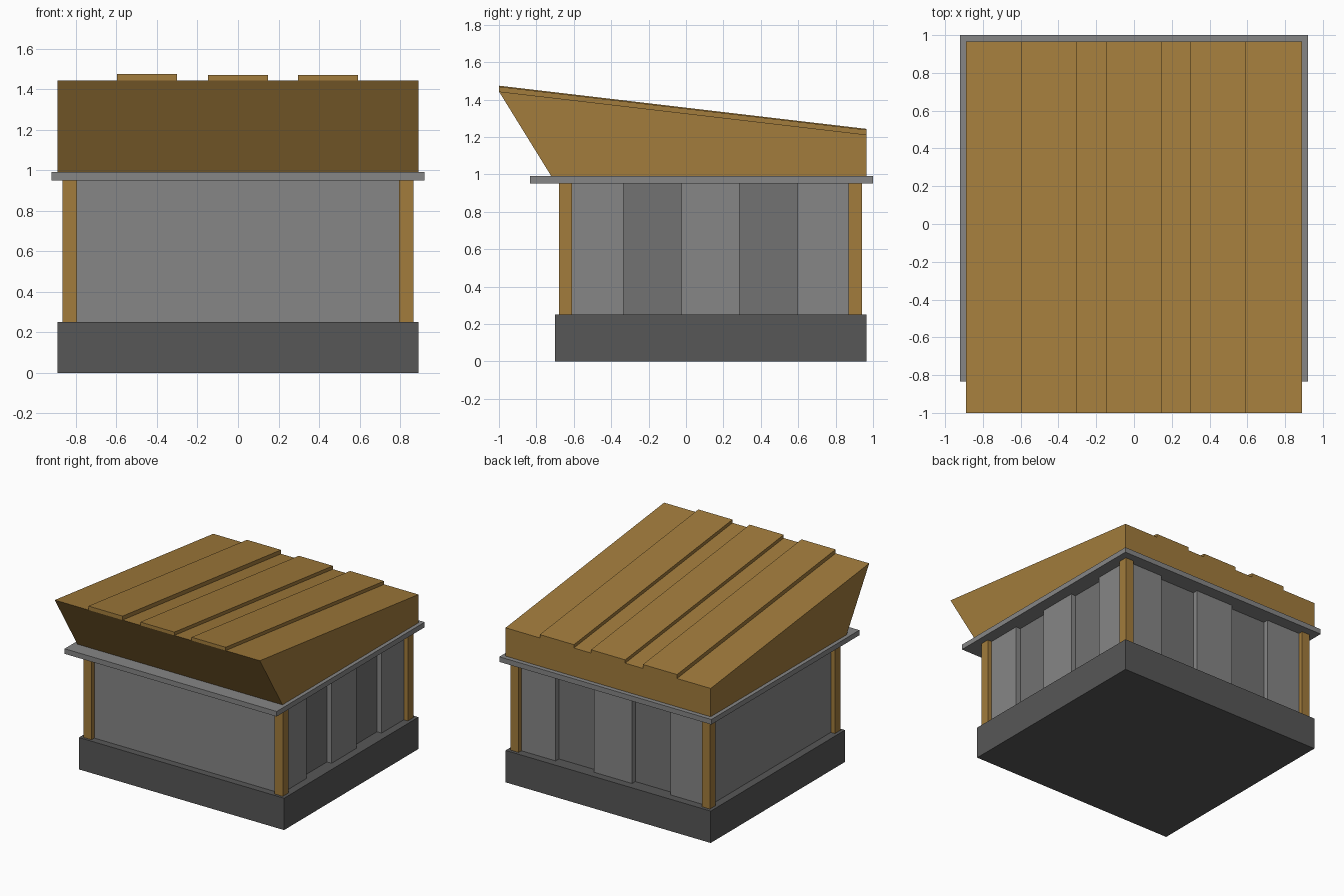
import bpy, bmesh

if "Cube" in bpy.data.objects:
    bpy.data.objects.remove(bpy.data.objects["Cube"])


def material(name, rgb):
    m = bpy.data.materials.new(name)
    m.diffuse_color = (*rgb, 1)
    m.use_nodes = True
    m.node_tree.nodes["Principled BSDF"].inputs["Base Color"].default_value = m.diffuse_color
    return m


WOOD = material("wood", (0.36, 0.20, 0.045))
LIGHT = material("light_grey", (0.24, 0.24, 0.24))
PANEL = material("panel_grey", (0.17, 0.17, 0.17))
DARK = material("dark_grey", (0.095, 0.095, 0.095))


def prism(name, profile, x0, x1, mat):
    """Extrude a (y, z) profile along x."""
    bm = bmesh.new()
    face = bm.faces.new([bm.verts.new((x0, y, z)) for y, z in profile])
    ext = bmesh.ops.extrude_face_region(bm, geom=[face])
    verts = [g for g in ext["geom"] if isinstance(g, bmesh.types.BMVert)]
    bmesh.ops.translate(bm, verts=verts, vec=(x1 - x0, 0, 0))
    bmesh.ops.recalc_face_normals(bm, faces=bm.faces)
    me = bpy.data.meshes.new(name)
    bm.to_mesh(me)
    bm.free()
    me.materials.append(mat)
    ob = bpy.data.objects.new(name, me)
    bpy.context.collection.objects.link(ob)
    return ob


def box(name, x, y, z, mat):
    return prism(name, [(y[0], z[0]), (y[1], z[0]), (y[1], z[1]), (y[0], z[1])], *x, mat)


# Foundation and the slab under the roof
box("base", (-0.89, 0.89), (-0.70, 0.965), (0, 0.25), DARK)
box("roof_slab", (-0.92, 0.92), (-0.835, 1.0), (0.95, 0.99), LIGHT)

# Corner posts
WALL_Z = (0.25, 0.95)
for side, x in (("left", -0.83), ("right", 0.83)):
    for end, y in (("front", -0.645), ("back", 0.905)):
        box(f"{end}_{side}_post", (x - 0.035, x + 0.035), (y - 0.035, y + 0.035), WALL_Z, WOOD)

# Recessed wall core; plain walls on the front and left
X0, X1, Y0, Y1, T = -0.83, 0.83, -0.645, 0.905, 0.04
box("wall_core", (X0 + T, X1 - T), (Y0 + T, Y1 - T), WALL_Z, PANEL)
box("front_wall", (X0, X1 - T), (Y0, Y0 + T), WALL_Z, LIGHT)
box("left_wall", (X0, X0 + T), (Y0 + T, Y1 - T), WALL_Z, LIGHT)

# Raised panels on the right and back walls, alternating with recesses
for i in (0, 2, 4):
    w, d = (X1 - X0) / 5, (Y1 - Y0) / 5
    box(f"right_panel_{i // 2 + 1}", (X1 - T, X1), (Y0 + i * d, Y0 + (i + 1) * d), WALL_Z, LIGHT)
    box(f"back_panel_{i // 2 + 1}", (X0 + i * w, X0 + (i + 1) * w), (Y1 - T, Y1), WALL_Z, LIGHT)

# Sloping roof with overhanging front
FRONT, BACK = (-1.0, 1.443), (0.965, 1.212)
prism("roof", [FRONT, (-0.72, 0.99), (0.965, 0.99), BACK], -0.89, 0.89, WOOD)

# Raised planks along the slope
for i, (x, h) in enumerate(((-0.45, 0.031), (0, 0.026), (0.445, 0.026))):
    prism(f"roof_plank_{i + 1}",
          [FRONT, BACK, (BACK[0], BACK[1] + h), (FRONT[0], FRONT[1] + h)],
          x - 0.148, x + 0.148, WOOD)
